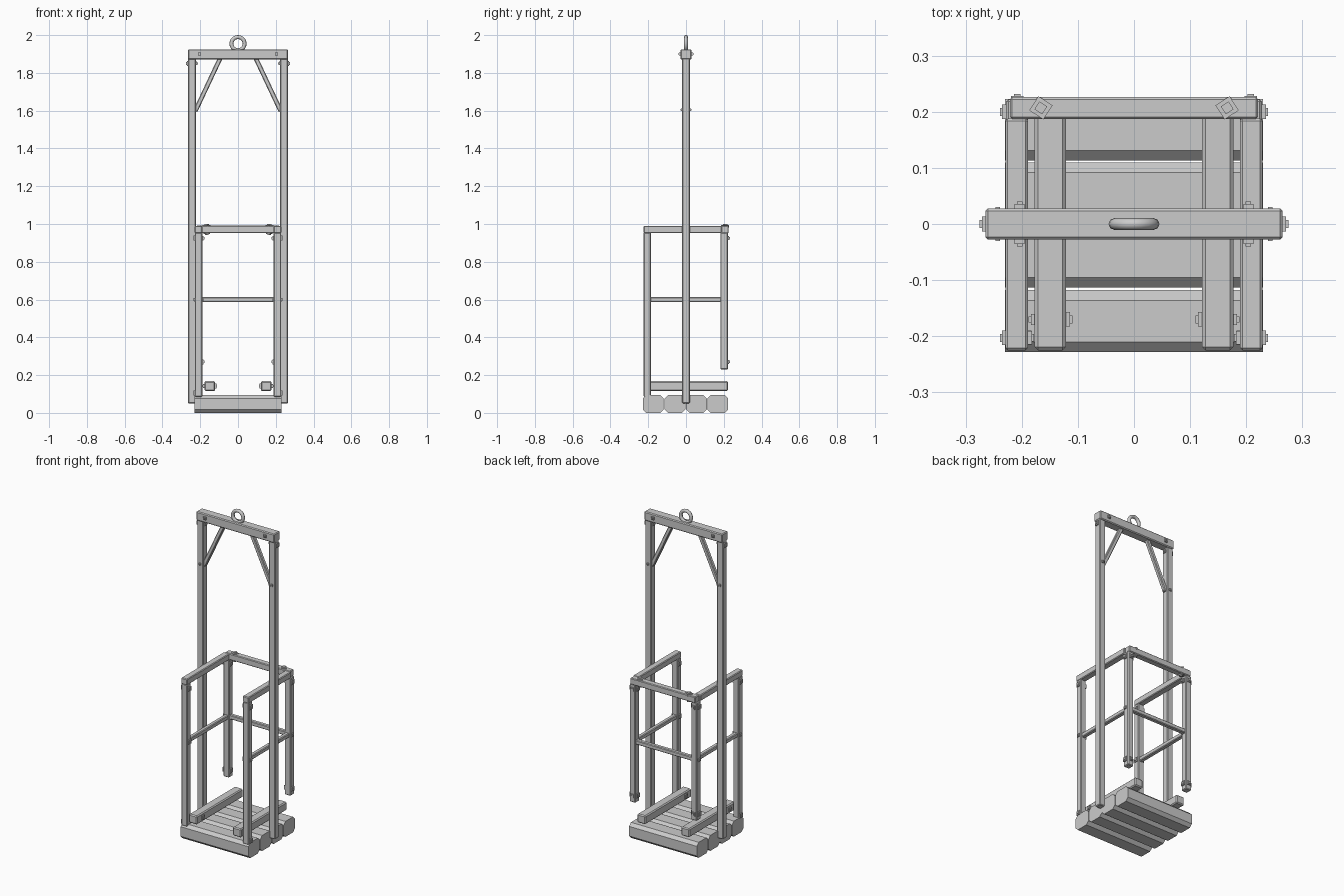
import bpy, bmesh, math
from mathutils import Vector, Matrix

if "Cube" in bpy.data.objects:
    bpy.data.objects.remove(bpy.data.objects["Cube"])


def finish(bm, name, bevel=0.0):
    if bevel:
        bmesh.ops.bevel(bm, geom=bm.edges[:], offset=bevel, segments=1, affect='EDGES')
    me = bpy.data.meshes.new(name)
    bm.to_mesh(me)
    bm.free()
    ob = bpy.data.objects.new(name, me)
    bpy.context.collection.objects.link(ob)
    return ob


def box(name, lo, hi, bevel=0.004):
    """Bevelled timber between two corners."""
    lo, hi = Vector(lo), Vector(hi)
    bm = bmesh.new()
    bmesh.ops.create_cube(bm, size=1, matrix=Matrix.Translation((lo + hi) / 2)
                          @ Matrix.Diagonal((*(hi - lo), 1)))
    return finish(bm, name, bevel)


def pair(name, lo, hi, bevel=0.004):
    """Same timber on the left and right sides."""
    box(name + "_right", lo, hi, bevel)
    box(name + "_left", (-hi[0], lo[1], lo[2]), (-lo[0], hi[1], hi[2]), bevel)


def beam(name, a, b, w, bevel=0.004):
    """Square bar along a sloping line."""
    a, b = Vector(a), Vector(b)
    d = b - a
    bm = bmesh.new()
    rot = d.to_track_quat('Z', 'Y').to_matrix().to_4x4()
    bmesh.ops.create_cube(bm, size=1, matrix=Matrix.Translation((a + b) / 2) @ rot
                          @ Matrix.Diagonal((w, w, d.length, 1)))
    return finish(bm, name, bevel)


def bolt(name, pos, direction, size=0.026, turn=0.0):
    """Square bolt head with a smaller shank tip, on both sides of the model."""
    for s, side in ((1, "right"), (-1, "left")):
        p = Vector((s * pos[0], pos[1], pos[2]))
        d = Vector((s * direction[0], direction[1], direction[2]))
        rot = d.to_track_quat('Z', 'Y').to_matrix().to_4x4() @ Matrix.Rotation(s * turn, 4, 'Z')
        bm = bmesh.new()
        for w, h in ((size, 0.014), (size * 0.55, 0.022)):
            bmesh.ops.create_cube(bm, size=1, matrix=Matrix.Translation(p) @ rot
                                  @ Matrix.Diagonal((w, w, h, 1)))
        finish(bm, f"{name}_{side}")


# Floor planks
for i, y in enumerate((-0.173, -0.058, 0.055, 0.168)):
    bm = bmesh.new()
    w, h, c = 0.055, 0.095, 0.018
    prof = [(-w + c, 0), (w - c, 0), (w, c), (w, h - c), (w - c, h), (-w + c, h), (-w, h - c), (-w, c)]
    f = bm.faces.new([bm.verts.new((-0.23, y + a, b)) for a, b in prof])
    ext = bmesh.ops.extrude_face_region(bm, geom=[f])
    bmesh.ops.translate(bm, vec=(0.46, 0, 0),
                        verts=[v for v in ext["geom"] if isinstance(v, bmesh.types.BMVert)])
    bmesh.ops.recalc_face_normals(bm, faces=bm.faces[:])
    finish(bm, f"floor_plank_{i + 1}")

# Foot rails above the floor
pair("floor_rail", (0.121, -0.225, 0.115), (0.177, 0.222, 0.168), 0.006)

# Tall hanging frame
pair("main_post", (0.223, -0.02, 0.05), (0.264, 0.02, 1.88))
box("top_beam", (-0.265, -0.028, 1.87), (0.265, 0.028, 1.925), 0.005)
for s, side in ((1, "right"), (-1, "left")):
    beam("brace_" + side, (s * 0.094, 0, 1.878), (s * 0.226, 0, 1.598), 0.024)

# Lifting ring
bpy.ops.mesh.primitive_torus_add(major_radius=0.035, minor_radius=0.0105, major_segments=20,
                                 minor_segments=8, location=(0, 0, 1.9545),
                                 rotation=(math.pi / 2, 0, 0))
ring = bpy.context.object
ring.name = "lifting_ring"
bpy.ops.object.shade_smooth_by_angle(angle=math.radians(50))

# Guard cage
pair("front_post", (0.189, -0.224, 0.085), (0.228, -0.186, 0.955))
pair("back_post", (0.189, 0.182, 0.23), (0.228, 0.222, 0.955))
pair("side_hand_rail", (0.189, -0.225, 0.952), (0.229, 0.188, 0.99))
box("back_hand_rail", (-0.221, 0.187, 0.952), (0.221, 0.226, 0.991))
pair("side_middle_rail", (0.194, -0.19, 0.587), (0.22, 0.186, 0.613))
box("back_middle_rail", (-0.192, 0.19, 0.587), (0.192, 0.216, 0.613))

# Bolts on the hanging frame
for d in (-1, 1):
    bolt(f"beam_bolt_{d}", (0.204, d * 0.029, 1.9), (0, d, 0), 0.018)
bolt("main_post_bolt", (0.264, 0, 1.85), (1, 0, 0))
bolt("main_post_inner_bolt", (0.223, 0, 1.85), (-1, 0, 0), 0.018)
bolt("brace_bolt", (0.222, 0, 1.605), (-1, 0, 0), 0.022)
for d in (-1, 1):
    bolt(f"brace_face_bolt_{d}", (0.243, d * 0.019, 1.605), (0, d, 0), 0.014)

# Bolts on the cage and floor rails
for y, tag in ((-0.203, "front"), (0.2, "back")):
    bolt(f"{tag}_upper_bolt", (0.228, y, 0.925), (1, 0, 0))
    bolt(f"{tag}_upper_inner_bolt", (0.189, y, 0.925), (-1, 0, 0), 0.024)
    bolt(f"{tag}_middle_bolt", (0.227, y, 0.6), (1, 0, 0), 0.018)
    bolt(f"{tag}_inner_middle_bolt", (0.19, y, 0.6), (-1, 0, 0), 0.026)
bolt("front_post_foot_bolt", (0.228, -0.203, 0.105), (1, 0, 0))
bolt("back_post_foot_bolt", (0.228, 0.2, 0.27), (1, 0, 0))
bolt("back_post_foot_inner_bolt", (0.189, 0.2, 0.27), (-1, 0, 0))
bolt("back_post_foot_rear_bolt", (0.208, 0.221, 0.27), (0, 1, 0), 0.022)
bolt("back_post_rear_bolt", (0.208, 0.221, 0.925), (0, 1, 0), 0.022)
bolt("corner_top_bolt", (0.166, 0.207, 0.989), (0, 0, 1), 0.03, math.radians(33))
bolt("corner_under_bolt", (0.166, 0.207, 0.953), (0, 0, -1), 0.024, math.radians(33))
bolt("floor_rail_inner_bolt", (0.121, -0.17, 0.142), (-1, 0, 0))
bolt("floor_rail_outer_bolt", (0.177, -0.17, 0.142), (1, 0, 0), 0.02)
